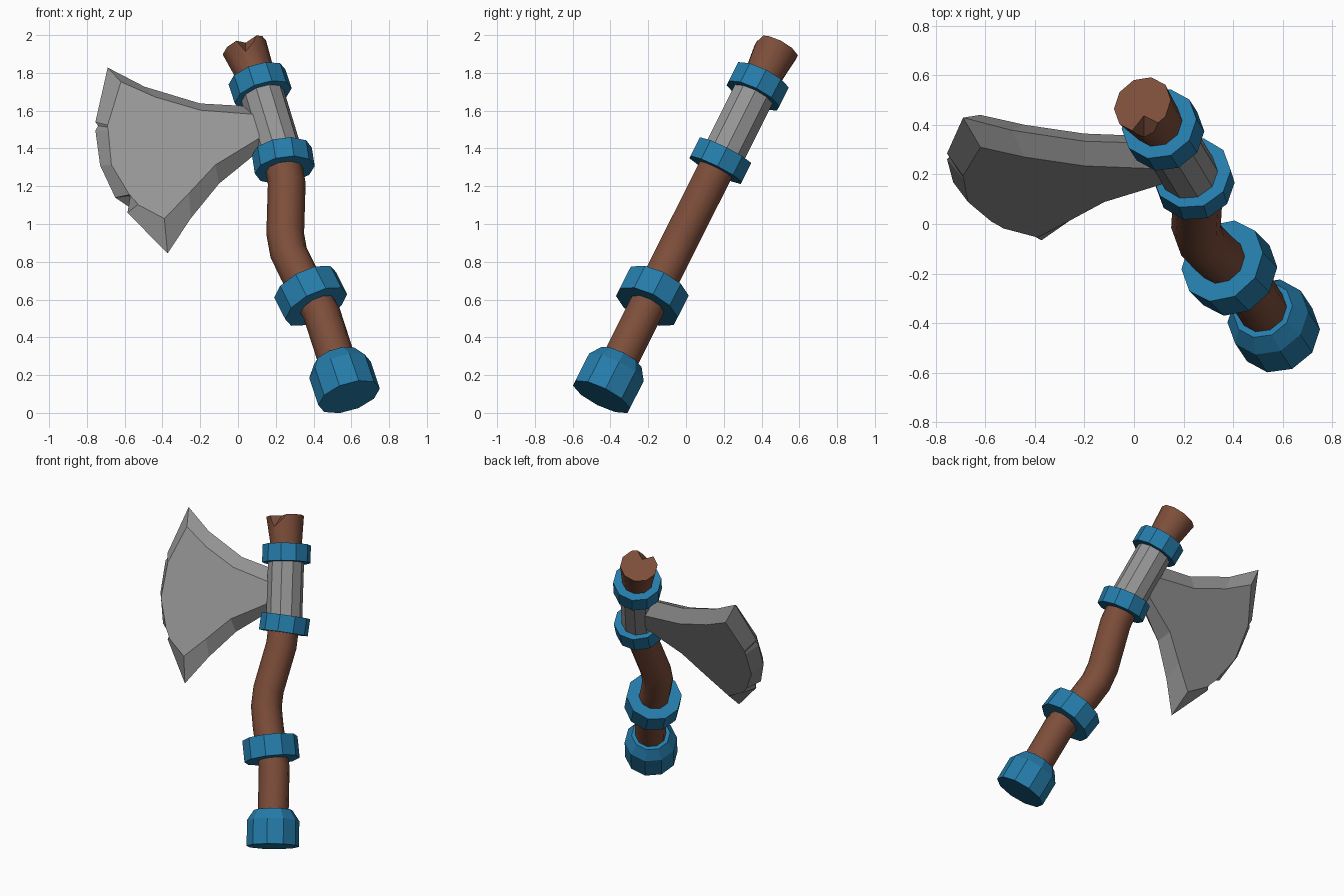
import bpy, bmesh, math
from mathutils import Matrix, Vector

if "Cube" in bpy.data.objects:
    bpy.data.objects.remove(bpy.data.objects["Cube"])

# The axe is laid out flat in a plane (across, along), then leaned backwards
LEAN = math.atan(0.503)
PLACE = Matrix.Translation((0, -0.49, 0)) @ Matrix.Rotation(-LEAN, 4, 'X')
STRETCH = 1 / math.cos(LEAN)


def material(name, colour):
    mat = bpy.data.materials.new(name)
    mat.use_nodes = True
    mat.diffuse_color = (*colour, 1)
    shader = next(n for n in mat.node_tree.nodes if n.type == 'BSDF_PRINCIPLED')
    shader.inputs["Base Color"].default_value = (*colour, 1)
    return mat


wood = material("brown wood", (0.205, 0.075, 0.042))
blue = material("blue band", (0.018, 0.200, 0.400))
steel = material("grey steel", (0.30, 0.30, 0.30))


def finish(name, bm, mat):
    bmesh.ops.recalc_face_normals(bm, faces=bm.faces)
    bm.transform(PLACE)
    mesh = bpy.data.meshes.new(name)
    bm.to_mesh(mesh)
    bm.free()
    mesh.materials.append(mat)
    obj = bpy.data.objects.new(name, mesh)
    bpy.context.scene.collection.objects.link(obj)
    return obj


def bridge(bm, a, b):
    n = len(a)
    for i in range(n):
        j = (i + 1) % n
        bm.faces.new((a[i], a[j], b[j], b[i]))


def loft(name, path, mat, sides=10, depth=0.0):
    """Round section swept along (across, along, radius) stations."""
    bm = bmesh.new()
    points = [Vector((x, depth, t)) for x, t, r in path]
    rings = []
    for i, p in enumerate(points):
        before, after = points[max(i - 1, 0)], points[min(i + 1, len(path) - 1)]
        axis = (after - before).normalized()
        side = Vector((axis.z, 0, -axis.x))
        ring = []
        for k in range(sides):
            a = math.tau * k / sides
            offset = side * math.cos(a) + Vector((0, math.sin(a), 0))
            ring.append(bm.verts.new(p + offset * path[i][2]))
        rings.append(ring)
    for a, b in zip(rings, rings[1:]):
        bridge(bm, a, b)
    bm.faces.new(rings[0])
    bm.faces.new(rings[-1])
    return finish(name, bm, mat)


def band(name, x, t, slope, radius, height):
    d = Vector((slope, 1)).normalized() * height / 2
    loft(name, [(x - d.x, t - d.y, radius), (x + d.x, t + d.y, radius)], blue)


# Bent wooden shaft with a flared top
shaft = loft("shaft", [
    (0.57, 0.15, 0.1), (0.442, 0.593, 0.1), (0.385, 0.70, 0.1),
    (0.32, 0.83, 0.1), (0.268, 0.95, 0.1), (0.25, 1.06, 0.1),
    (0.258, 1.36, 0.1), (0.235, 1.50, 0.1), (0.117, 1.935, 0.095),
    (0.034, 2.165, 0.122)], wood)

# Splintered notch in the top of the shaft
cutter = loft("notch_cutter", [(0.04, 2.08, 0.002), (0.04, 2.22, 0.1)], wood, 4, -0.115)
cutter.hide_render = True
cut = shaft.modifiers.new("notch", 'BOOLEAN')
cut.operation = 'DIFFERENCE'
cut.object = cutter
bpy.context.view_layer.update()
carved = bpy.data.meshes.new_from_object(
    shaft.evaluated_get(bpy.context.evaluated_depsgraph_get()))
shaft.modifiers.clear()
shaft.data = carved
bpy.data.objects.remove(cutter)
bpy.ops.object.select_all(action='DESELECT')
shaft.select_set(True)
bpy.context.view_layer.objects.active = shaft
bpy.ops.object.shade_smooth_by_angle(angle=math.radians(40))

# Bands, pommel and steel collar
band("grip_band", 0.385, 0.694, -0.45, 0.18, 0.142)
band("lower_head_band", 0.24, 1.495, -0.14, 0.16, 0.112)
band("upper_head_band", 0.117, 1.935, -0.29, 0.157, 0.115)
loft("pommel", [(0.588, 0.095, 0.17), (0.54, 0.255, 0.17), (0.52, 0.32, 0.125)], blue)
loft("head_collar", [(0.24, 1.48, 0.117), (0.117, 1.93, 0.117)], steel)

# Blade: sharp outer rim and the matching outline of the raised cheeks
rim = [(0.12, 1.62), (-0.2, 1.638), (-0.495, 1.727), (-0.69, 1.828),
       (-0.755, 1.54), (-0.74, 1.52), (-0.755, 1.495), (-0.73, 1.31),
       (-0.65, 1.14), (-0.57, 1.15), (-0.585, 1.06), (-0.373, 0.844),
       (-0.25, 1.03), (-0.1, 1.214), (0.11, 1.385)]
cheek = [(0.12, 1.545), (-0.2, 1.57), (-0.44, 1.64), (-0.62, 1.72),
         (-0.69, 1.49), (-0.69, 1.48), (-0.687, 1.46), (-0.67, 1.28),
         (-0.575, 1.122), (-0.545, 1.09), (-0.53, 1.07), (-0.39, 0.996),
         (-0.26, 1.13), (-0.12, 1.28), (0.11, 1.42)]
bm = bmesh.new()
edge = [bm.verts.new((x, 0, z * STRETCH)) for x, z in rim]
for side in (-1, 1):
    face = [bm.verts.new((x, side * 0.073, z * STRETCH)) for x, z in cheek]
    bridge(bm, edge, face)
    bm.faces.new(face)
finish("blade", bm, steel)
